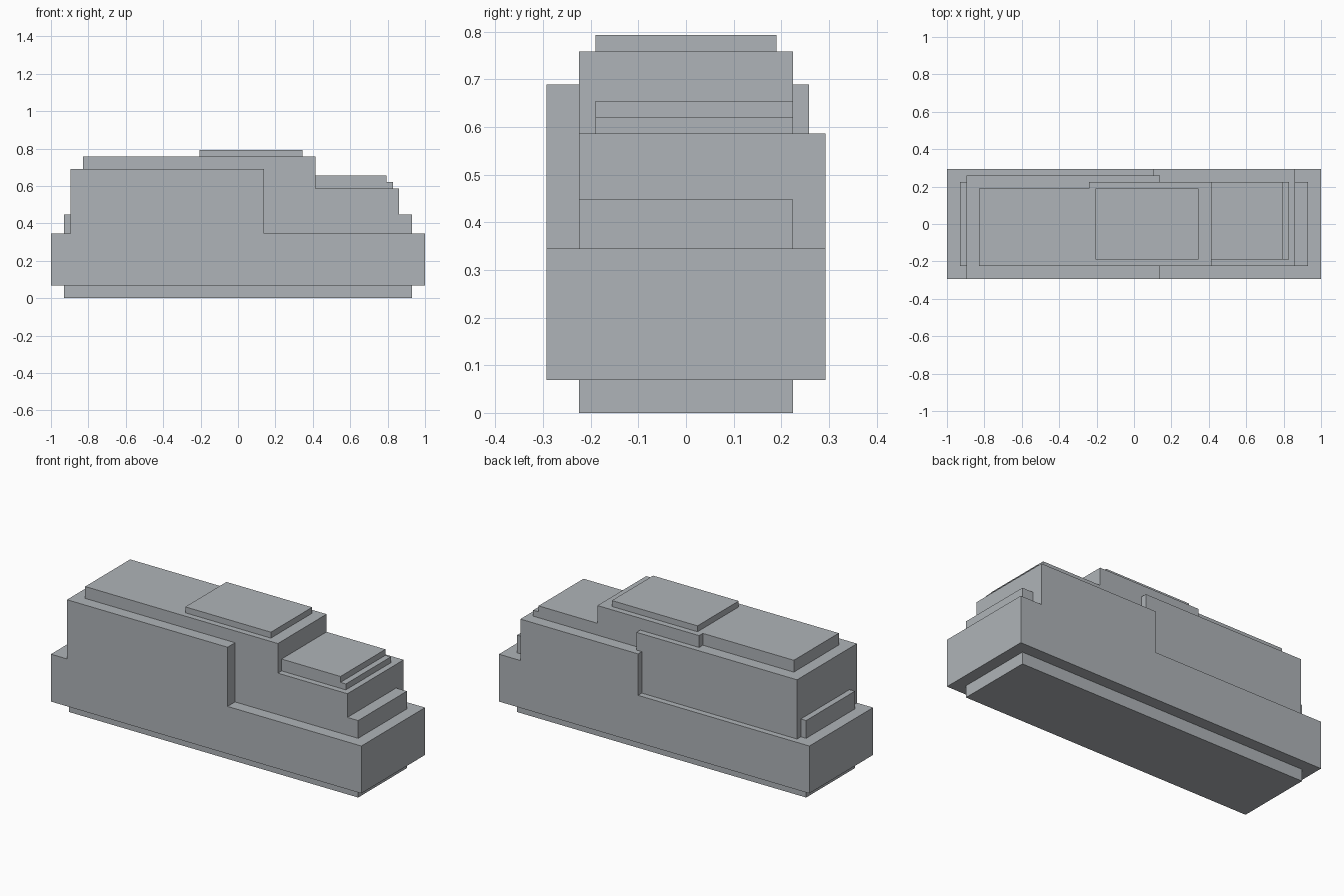
import bpy
import bmesh
from mathutils import Vector

cube = bpy.data.objects.get("Cube")
if cube:
    bpy.data.objects.remove(cube, do_unlink=True)

# Every edge sits on a regular grid: 58 cells make the full length
CELL = 2 / 58
INNER = (-6.5, 6.5)   # common narrow width
FULL = (-8.5, 8.5)    # full width

grey = bpy.data.materials.new("light_grey")
grey.use_nodes = True
colour = (0.43, 0.456, 0.479, 1)
grey.diffuse_color = colour
grey.node_tree.nodes["Principled BSDF"].inputs["Base Color"].default_value = colour


def block(name, x, y, z):
    """Box from (min, max) pairs measured in grid cells."""
    low = Vector((x[0], y[0], z[0])) * CELL
    high = Vector((x[1], y[1], z[1])) * CELL
    size, middle = high - low, (low + high) / 2
    bm = bmesh.new()
    bmesh.ops.create_cube(bm, size=1)
    bmesh.ops.scale(bm, vec=size, verts=bm.verts)
    mesh = bpy.data.meshes.new(name)
    bm.to_mesh(mesh)
    bm.free()
    mesh.materials.append(grey)
    obj = bpy.data.objects.new(name, mesh)
    obj.location = middle
    bpy.context.collection.objects.link(obj)


# Lower body
block("base_plinth", (-27, 27), INNER, (0, 2))
block("main_body", (-29, 29), FULL, (2, 10))

# Tall and low halves of the upper body
block("tall_body", (-26, 4), (-8.5, 7.5), (10, 20))
block("low_body", (3, 25), (-6.5, 8.5), (10, 17))

# Ledges at both ends
block("right_end_ledge", (-27, -26), INNER, (10, 13))
block("left_end_ledge", (25, 27), INNER, (10, 13))

# Roof tiers over the tall half
block("roof_narrow", (-24, -7), (-6.5, 5.5), (20, 22))
block("roof_wide", (-7, 12), INNER, (17, 22))
block("roof_cap", (-6, 10), (-5.5, 5.5), (22, 23))

# Stepped plates over the low half
block("lower_step", (12, 24), (-5.5, 6.5), (17, 18))
block("upper_step", (12, 23), (-5.5, 6.5), (18, 19))
